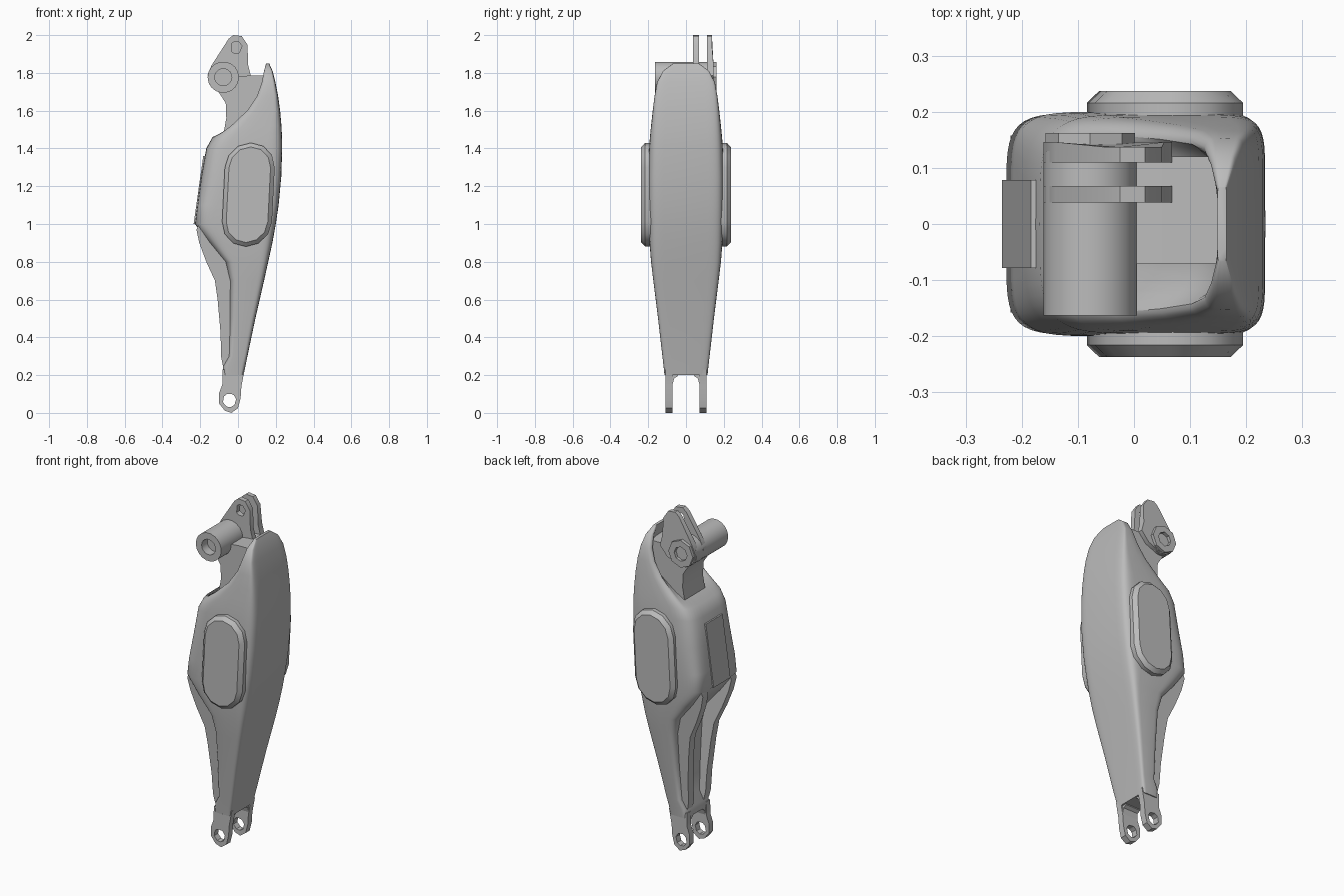
import bpy
import bmesh
from math import sin, cos, pi, radians, copysign, hypot

cube = bpy.data.objects.get("Cube")
if cube:
    bpy.data.objects.remove(cube, do_unlink=True)

GREY = (0.5, 0.5, 0.5, 1.0)
grey = bpy.data.materials.new("plain grey")
grey.use_nodes = True
grey.diffuse_color = GREY
for node in grey.node_tree.nodes:
    if node.type == "BSDF_PRINCIPLED":
        node.inputs["Base Color"].default_value = GREY


def loft(name, rings, cyclic=False, angle=35):
    """Skin matching closed rings; cap the ends, or join last to first."""
    bm = bmesh.new()
    loops = [[bm.verts.new(p) for p in ring] for ring in rings]
    pairs = list(zip(loops, loops[1:]))
    if cyclic:
        pairs.append((loops[-1], loops[0]))
    for a, b in pairs:
        for i in range(len(a)):
            bm.faces.new((a[i - 1], a[i], b[i], b[i - 1]))
    if not cyclic:
        bm.faces.new(loops[0])
        bm.faces.new(loops[-1])
    bmesh.ops.recalc_face_normals(bm, faces=bm.faces)
    mesh = bpy.data.meshes.new(name)
    bm.to_mesh(mesh)
    bm.free()
    mesh.materials.append(grey)
    obj = bpy.data.objects.new(name, mesh)
    bpy.context.collection.objects.link(obj)
    bpy.ops.object.select_all(action="DESELECT")
    obj.select_set(True)
    bpy.context.view_layer.objects.active = obj
    bpy.ops.object.shade_smooth_by_angle(angle=radians(angle))
    return obj


def at_y(outline, y):
    return [(x, y, z) for x, z in outline]


def plate(name, outline, y0, y1):
    return loft(name, [at_y(outline, y0), at_y(outline, y1)])


def holed_plate(name, outline, y0, y1, centre, radius):
    """Plate with a faceted hole that follows the outline's directions."""
    hole = []
    for x, z in outline:
        dx, dz = x - centre[0], z - centre[1]
        d = hypot(dx, dz)
        hole.append((centre[0] + dx / d * radius, centre[1] + dz / d * radius))
    rings = [at_y(outline, y0), at_y(outline, y1), at_y(hole, y1), at_y(hole, y0)]
    return loft(name, rings, cyclic=True)


def circle(cx, cz, r, n):
    return [(cx + r * cos(2 * pi * i / n), cz + r * sin(2 * pi * i / n)) for i in range(n)]


# Main shell: height, inner x, outer x, half width, hollow on the inner side
SECTIONS = [
    (0.2, -0.08, 0.03, 0.114, 0), (0.25, -0.08, 0.04, 0.119, 0),
    (0.3, -0.05, 0.05, 0.125, 0), (0.5, -0.045, 0.092, 0.148, 0),
    (0.7, -0.045, 0.138, 0.173, 0), (0.8, -0.07, 0.16, 0.185, 0),
    (0.9, -0.155, 0.182, 0.193, 0), (1, -0.228, 0.2, 0.198, 0),
    (1.1, -0.215, 0.215, 0.2, 0), (1.25, -0.195, 0.229, 0.2, 0),
    (1.4, -0.168, 0.234, 0.195, 0), (1.46, -0.135, 0.233, 0.191, 0),
    (1.52, -0.06, 0.23, 0.185, 0.05), (1.6, 0.03, 0.223, 0.176, 0.08),
    (1.68, 0.09, 0.212, 0.166, 0.07), (1.75, 0.118, 0.198, 0.153, 0.04),
    (1.81, 0.133, 0.183, 0.122, 0.02), (1.85, 0.148, 0.165, 0.068, 0),
]


def section(z, x0, x1, w, hollow, n=48):
    """Rounded rectangle, squarer outside and softer on the upper inner side."""
    ring = []
    inner_power = 6 if z < 1.2 else 4.5
    for i in range(n):
        c, s = cos(2 * pi * i / n), sin(2 * pi * i / n)
        power = 8 if c > 0 else inner_power
        px = copysign(abs(c) ** (2 / power), c)
        py = copysign(abs(s) ** (2 / power), s)
        x = (x0 + x1) / 2 + px * (x1 - x0) / 2
        if px < 0:
            x += hollow * max(0, 1 - (py / 0.87) ** 4)
        ring.append((x, py * w, z))
    return ring


loft("main_shell", [section(*s) for s in SECTIONS], angle=45)

# Raised panel on the inner side
panel_rings = []
for z, x in ((1.0, -0.235), (1.36, -0.184)):
    panel_rings.append([(x, -0.078, z), (x, 0.078, z), (x + 0.06, 0.078, z), (x + 0.06, -0.078, z)])
loft("inner_panel", panel_rings)


# Rounded side pads with a chamfered rim
def pill(inset):
    points = []
    for sign in (1, -1):
        for i in range(7):
            a = pi * i / 6
            r = 0.132 - inset
            z = sign * (0.143 + r * sin(a))
            points.append((0.055 + sign * r * cos(a) + 0.05 * z, 1.155 + z))
    return points


for side, label in ((-1, "front"), (1, "back")):
    loft(label + "_side_pad", [at_y(pill(0), side * 0.17), at_y(pill(0), side * 0.216),
                               at_y(pill(0.022), side * 0.237)])

# Flanges on both sides of the lower channel, with sloping inner walls
FLANGE = [(-0.02, 0.26), (-0.08, 0.25), (-0.09, 0.3), (-0.092, 0.42), (-0.108, 0.6),
          (-0.122, 0.7), (-0.168, 0.8), (-0.205, 0.9), (-0.22, 0.97), (-0.2, 1.02),
          (-0.1, 1.02), (-0.02, 0.8)]
for side, label in ((-1, "front"), (1, "back")):
    rings = [[(x, side * (0.08 + 0.08 * z - depth), z) for x, z in FLANGE]
             for depth in (0, 0.05)]
    loft(label + "_lower_flange", rings)

# Fork arms with pin holes at the foot, filleted into the shell
ARM = [(-0.082, 0.23), (-0.083, 0.15), (-0.1, 0.105), (-0.1, 0.05), (-0.07, 0.012),
       (-0.035, 0), (0, 0.025), (0.014, 0.08), (0.018, 0.14), (0.035, 0.23)]
for side, label in ((-1, "front"), (1, "back")):
    holed_plate(label + "_fork_arm", ARM, side * 0.071, side * 0.108, (-0.045, 0.066), 0.036)
    loft(label + "_fork_fillet", [[(x, side * y, z) for y, z in
                                   ((0.08, 0.21), (0.04, 0.21), (0.043, 0.195),
                                    (0.062, 0.183), (0.072, 0.15), (0.08, 0.15))]
                                  for x in (-0.078, 0.02)])

# Neck joining the shell to the upper joint
NECK = [(-0.08, 1.46), (-0.062, 1.56), (-0.065, 1.64), (-0.11, 1.71), (-0.08, 1.77),
        (0.05, 1.785), (0.165, 1.785), (0.17, 1.46)]
plate("neck", NECK, -0.07, 0.12)

# Joint barrel with a socket in each end
AXIS = (-0.078, 1.777)
BARREL = circle(*AXIS, 0.083, 18)
plate("joint_barrel", BARREL, -0.11, 0.13)
holed_plate("barrel_front_rim", BARREL, -0.163, -0.11, AXIS, 0.045)
holed_plate("barrel_back_rim", circle(*AXIS, 0.08, 8), 0.13, 0.162, AXIS, 0.042)

# Twin upper lugs: the front one pierced, the back one solid and flared at its base
LUG = [(-0.05, 1.98), (-0.025, 2), (0.02, 1.995), (0.05, 1.95), (0.054, 1.84),
       (0.068, 1.785), (0.02, 1.73), (-0.04, 1.705), (-0.1, 1.697), (-0.15, 1.735),
       (-0.161, 1.79), (-0.14, 1.84)]
holed_plate("front_upper_lug", LUG, 0.038, 0.068, (-0.01, 1.935), 0.032)
flared = [(x, min(0.146, 0.137 + max(0, 1.95 - z) * 0.1), z) for x, z in LUG]
loft("back_upper_lug", [at_y(LUG, 0.11), flared])
